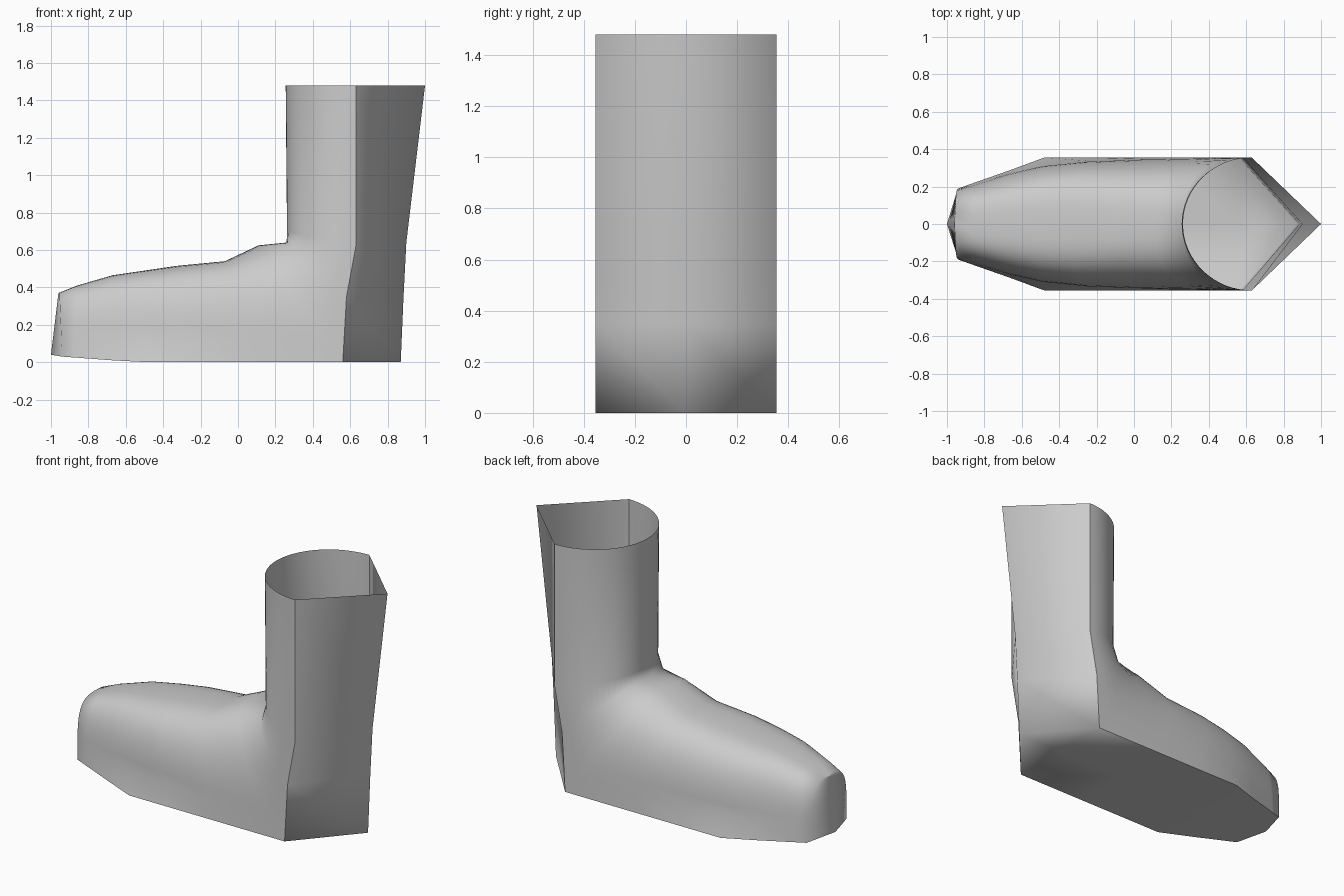
import bpy, bmesh
from math import sin, cos, pi

if "Cube" in bpy.data.objects:
    bpy.data.objects.remove(bpy.data.objects["Cube"])

# Arch sections from toe to cuff:
# foot (x, half width, z), crown (x, z), roundness, flare at the sole
SECTIONS = [
    (-1.00, 0.000, 0.040, -0.960, 0.370, 0.60, 0.00),
    (-0.94, 0.190, 0.030, -0.955, 0.372, 0.60, 0.03),
    (-0.87, 0.215, 0.025, -0.860, 0.410, 0.60, 0.03),
    (-0.67, 0.285, 0.010, -0.670, 0.465, 0.60, 0.05),
    (-0.48, 0.355, 0.000, -0.500, 0.490, 0.60, 0.12),
    (-0.20, 0.355, 0.000, -0.330, 0.515, 0.62, 0.05),
    (0.10, 0.355, 0.000, -0.070, 0.540, 0.65, 0.02),
    (0.56, 0.355, 0.000, 0.110, 0.625, 0.70, 0.00),
    (0.58, 0.355, 0.350, 0.260, 0.640, 0.85, 0.00),
    (0.63, 0.355, 0.620, 0.262, 0.700, 1.00, 0.00),
    (0.63, 0.355, 1.480, 0.255, 1.480, 1.00, 0.00),
]
HEEL_CORNER = 7                       # section where the sole ends
HEEL_X = [0.87, 0.885, 0.90, 1.00]    # back ridge
HEEL_Z = [0.0, 0.35, 0.64, 1.48]
STEPS = 32


def arch(ex, w, ez, ax, az, p, flare):
    pts = []
    for i in range(STEPS + 1):
        t = pi * i / STEPS
        s = max(sin(t), 0.0) ** p if 0 < i < STEPS else 0.0
        c = abs(cos(t)) ** p * (1 if cos(t) >= 0 else -1)
        if i * 2 == STEPS:
            c = 0.0
        z = ez + (az - ez) * s
        y = w * c * (1 - flare * min(1.0, (z - ez) / 0.12))
        pts.append((ex + (ax - ex) * s, y, z))
    return pts


def finish(name, bm):
    bmesh.ops.remove_doubles(bm, verts=bm.verts, dist=0.0005)
    bmesh.ops.recalc_face_normals(bm, faces=bm.faces)
    for f in bm.faces:
        f.smooth = True
    mesh = bpy.data.meshes.new(name)
    bm.to_mesh(mesh)
    bm.free()
    obj = bpy.data.objects.new(name, mesh)
    bpy.context.collection.objects.link(obj)
    return obj


def loft(bm, rows):
    grid = [[bm.verts.new(p) for p in row] for row in rows]
    for a, b in zip(grid, grid[1:]):
        for i in range(len(a) - 1):
            bm.faces.new((a[i], a[i + 1], b[i + 1], b[i]))


# Upper: toe, instep and front of the shaft
bm = bmesh.new()
loft(bm, [arch(*s) for s in SECTIONS])
finish("boot_upper", bm)

# Sole running into the pointed back of the shaft
rows = [[(x, w, z), (x, 0, z), (x, -w, z)]
        for x, w, z, *_ in SECTIONS[:HEEL_CORNER + 1]]
for (x, w, z, *_), hx, hz in zip(SECTIONS[HEEL_CORNER:], HEEL_X, HEEL_Z):
    rows.append([(x, w, z), (hx, 0, hz), (x, -w, z)])
bm = bmesh.new()
# Weld before lofting so that collapsed corners become triangles
loft(bm, rows)
finish("sole_and_heel", bm)
